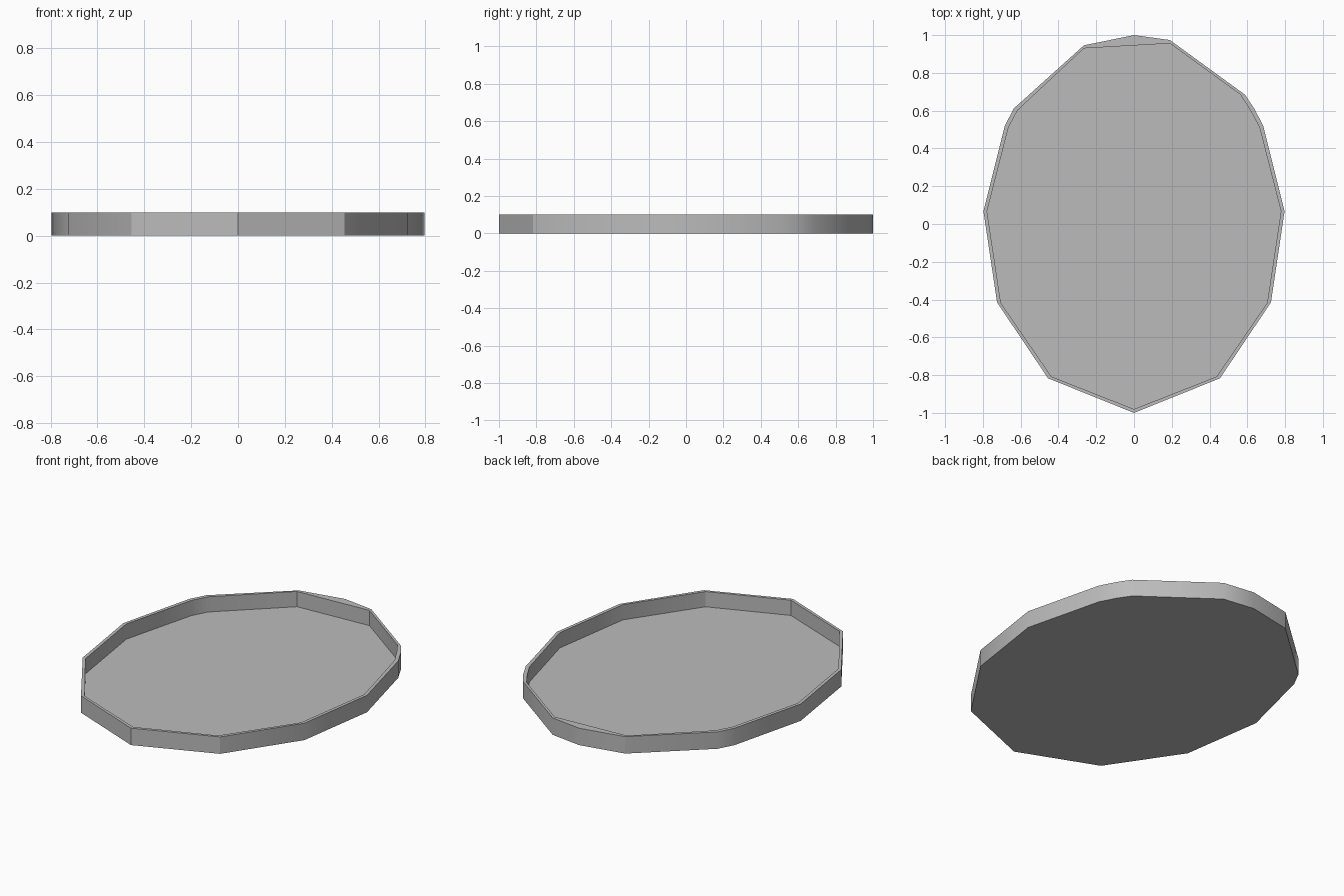
import bpy, bmesh, math

cube = bpy.data.objects.get("Cube")
if cube:
    bpy.data.objects.remove(cube, do_unlink=True)

HEIGHT, FLOOR = 0.1, 0.01


def outline(front, sides, back):
    """Closed loop: front tip, right side, uneven back edge, mirrored left side."""
    left = [(-x, y) for x, y in reversed(sides)]
    return [front] + sides + back + left


# Outer and inner outlines; the back edge is irregular
outer = outline((0, -1),
                [(0.455, -0.817), (0.725, -0.415), (0.797, 0.067),
                 (0.684, 0.52), (0.636, 0.612)],
                [(0.587, 0.685), (0.19, 0.974), (0, 1), (-0.265, 0.946)])
inner = outline((0, -0.98),
                [(0.437, -0.808), (0.705, -0.418), (0.778, 0.067),
                 (0.664, 0.513), (0.616, 0.602)],
                [(0.563, 0.685), (0.19, 0.956), (-0.265, 0.93)])

bm = bmesh.new()


def ring(points, z):
    return [bm.verts.new((x, y, z)) for x, y in points]


def walls(low, high):
    n = len(low)
    for i in range(n):
        j = (i + 1) % n
        bm.faces.new((low[i], low[j], high[j], high[i]))


def loop_edges(verts):
    return [bm.edges.get((v, verts[(i + 1) % len(verts)])) for i, v in enumerate(verts)]


# Underside and outer wall
base, outer_top = ring(outer, 0), ring(outer, HEIGHT)
bm.faces.new(base)
walls(base, outer_top)

# Recessed floor and inner wall
floor, inner_top = ring(inner, FLOOR), ring(inner, HEIGHT)
bm.faces.new(floor)
walls(floor, inner_top)

# Flat rim joining both walls
bmesh.ops.triangle_fill(bm, use_beauty=True,
                        edges=loop_edges(outer_top) + loop_edges(inner_top))
bmesh.ops.recalc_face_normals(bm, faces=bm.faces)

mesh = bpy.data.meshes.new("tray")
bm.to_mesh(mesh)
bm.free()
tray = bpy.data.objects.new("tray", mesh)
bpy.context.collection.objects.link(tray)

# Single grey material
colour = (0.5, 0.5, 0.5, 1)
grey = bpy.data.materials.new("plain grey")
grey.use_nodes = True
grey.diffuse_color = colour
grey.node_tree.nodes["Principled BSDF"].inputs["Base Color"].default_value = colour
mesh.materials.append(grey)

# Soft shading across shallow corners only
bpy.ops.object.select_all(action="DESELECT")
tray.select_set(True)
bpy.context.view_layer.objects.active = tray
bpy.ops.object.shade_smooth_by_angle(angle=math.radians(30))
